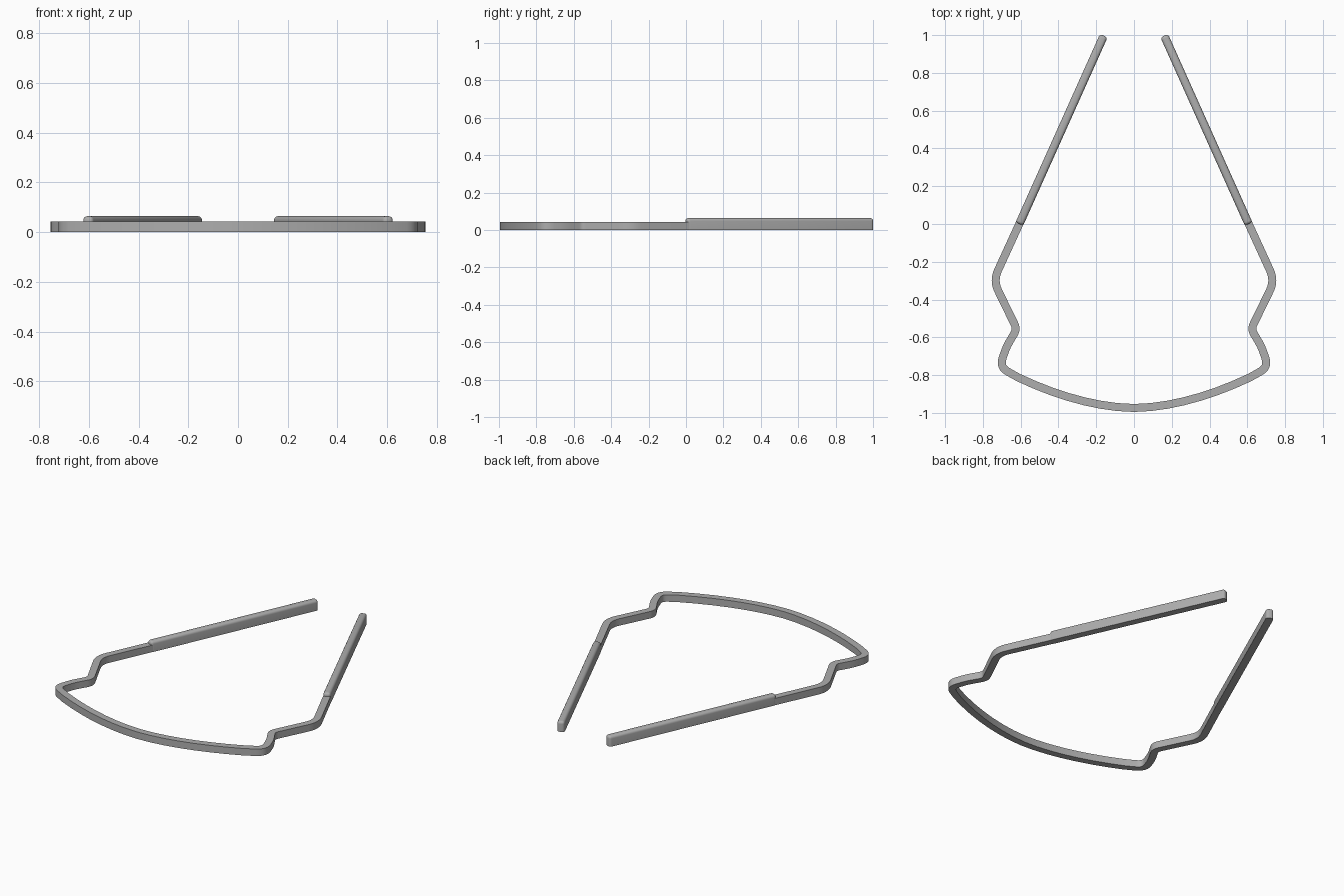
import bpy, bmesh, math
from mathutils import Vector

cube = bpy.data.objects.get("Cube")
if cube:
    bpy.data.objects.remove(cube)

WIDTH, BAND_H, GRIP_H = 0.042, 0.043, 0.064

grey = bpy.data.materials.new("satin grey")
grey.use_nodes = True
COLOUR = (0.42, 0.42, 0.42, 1)
grey.diffuse_color = COLOUR
grey.node_tree.nodes["Principled BSDF"].inputs["Base Color"].default_value = COLOUR


def finish(name, bm, angle):
    bmesh.ops.recalc_face_normals(bm, faces=bm.faces)
    mesh = bpy.data.meshes.new(name)
    bm.to_mesh(mesh)
    bm.free()
    mesh.materials.append(grey)
    obj = bpy.data.objects.new(name, mesh)
    bpy.context.collection.objects.link(obj)
    bpy.ops.object.select_all(action="DESELECT")
    obj.select_set(True)
    bpy.context.view_layer.objects.active = obj
    bpy.ops.object.shade_smooth_by_angle(angle=math.radians(angle))
    return obj


def rounded(points):
    """Replace each corner (x, y, trim) by a short quadratic arc."""
    path = []
    for i, (x, y, trim) in enumerate(points):
        p = Vector((x, y))
        if not trim:
            path.append(p)
            continue
        a = p + (Vector(points[i - 1][:2]) - p).normalized() * trim
        b = p + (Vector(points[i + 1][:2]) - p).normalized() * trim
        for k in range(7):
            t = k / 6
            path.append(a * (1 - t) ** 2 + p * 2 * t * (1 - t) + b * t * t)
    return path


# Frame band: half outline mirrored, swept with a rectangular section
grip_start, grip_end = Vector((0.607, 0.0)), Vector((0.16, 0.997))
arm = (grip_end - grip_start).normalized()
tip = grip_start + arm * 0.04
bow = [(0.7 * k / 8, -0.974 + 0.205 * (k / 8) ** 1.8, 0) for k in range(1, 8)]
half = rounded(bow + [(0.712, -0.757, 0.05), (0.675, -0.65, 0.03),
                      (0.62, -0.556, 0.03), (0.745, -0.3, 0.06), (tip.x, tip.y, 0)])
path = [Vector((-p.x, p.y)) for p in reversed(half)] + [Vector((0, -0.974))] + half

bm = bmesh.new()
rings = []
for i, p in enumerate(path):
    before = (p - path[i - 1]).normalized() if i else None
    after = (path[i + 1] - p).normalized() if i < len(path) - 1 else None
    d1, d2 = before or after, after or before
    tangent = (d1 + d2).normalized()
    side = Vector((-tangent.y, tangent.x)) * (WIDTH / 2 / max(0.5, tangent.dot(d1)))
    rings.append([bm.verts.new((*(p + side * s), z))
                  for s, z in ((-1, 0), (1, 0), (1, BAND_H), (-1, BAND_H))])
for a, b in zip(rings, rings[1:]):
    for j in range(4):
        k = (j + 1) % 4
        bm.faces.new((a[j], a[k], b[k], b[j]))
bm.faces.new(rings[0])
bm.faces.new(rings[-1])
finish("frame_band", bm, 30)

# Grips: tall bars with rounded tops and ends, flat underneath
for sign, name in ((1, "left_grip"), (-1, "right_grip")):
    bm = bmesh.new()
    bmesh.ops.create_cube(bm, size=1)
    bmesh.ops.scale(bm, verts=bm.verts,
                    vec=(WIDTH + 0.002, (grip_end - grip_start).length, GRIP_H))
    edges = [e for e in bm.edges if any(v.co.z > 0 for v in e.verts)]
    bmesh.ops.bevel(bm, geom=edges, offset=0.016, segments=5, profile=0.5, affect="EDGES")
    obj = finish(name, bm, 40)
    mid = (grip_start + grip_end) / 2
    obj.location = (sign * mid.x, mid.y, GRIP_H / 2)
    obj.rotation_euler.z = sign * math.atan2(-arm.x, arm.y)
